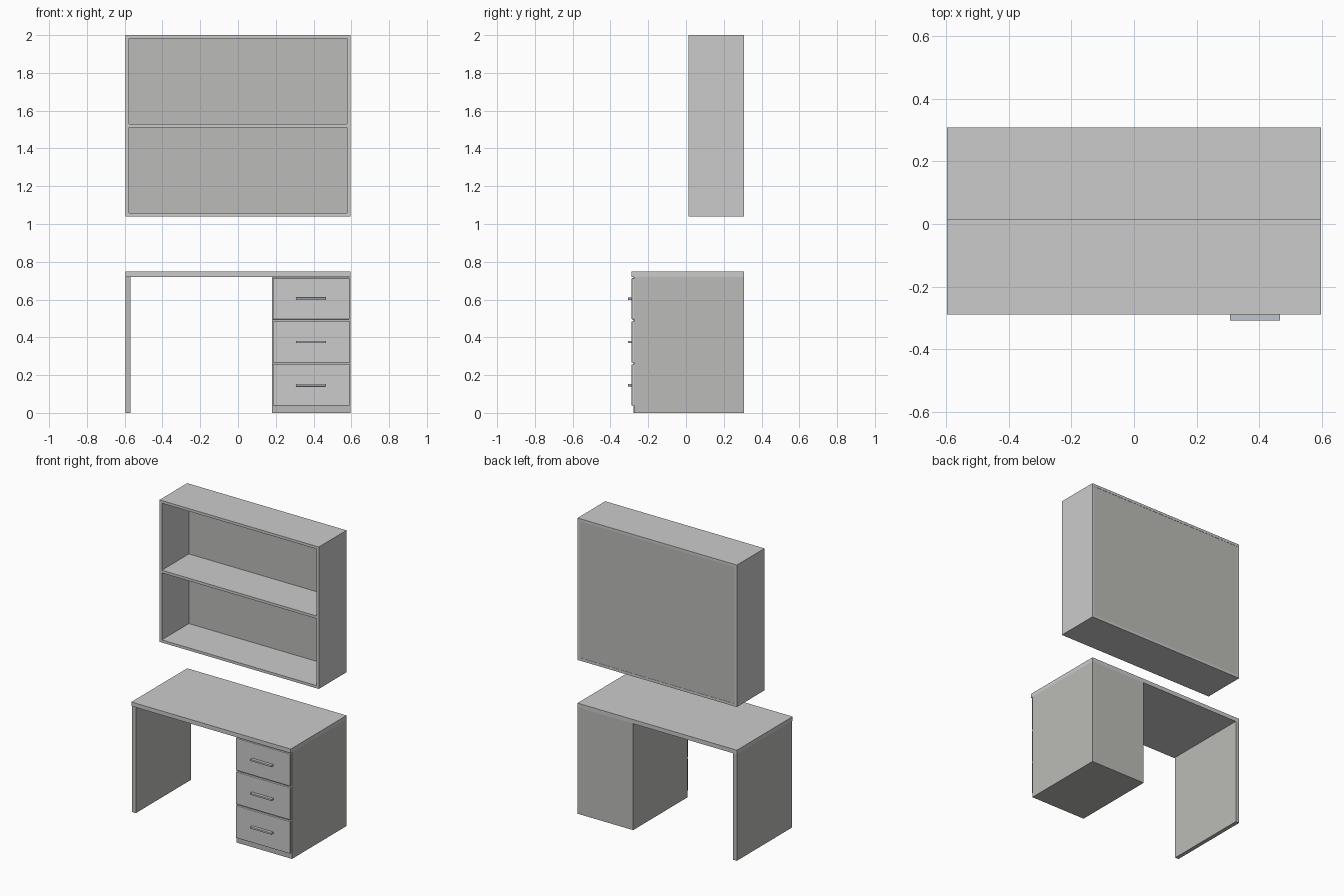
import bpy

if "Cube" in bpy.data.objects:
    bpy.data.objects.remove(bpy.data.objects["Cube"])


def material(name, r, g, b):
    m = bpy.data.materials.new(name)
    m.diffuse_color = (r, g, b, 1)
    m.use_nodes = True
    m.node_tree.nodes["Principled BSDF"].inputs["Base Color"].default_value = m.diffuse_color
    return m


dark = material("dark_board", 0.5, 0.5, 0.48)
metal = material("metal", 0.53, 0.55, 0.6)


def box(name, x, y, z, mat=None, bevel=0.0):
    """Box from (min, max) ranges on each axis."""
    bpy.ops.mesh.primitive_cube_add(
        size=1, location=[(a + b) / 2 for a, b in (x, y, z)])
    ob = bpy.context.object
    ob.name = name
    ob.scale = [b - a for a, b in (x, y, z)]
    bpy.ops.object.transform_apply(location=False, rotation=False, scale=True)
    if mat:
        ob.data.materials.append(mat)
    if bevel:
        mod = ob.modifiers.new("soft_edges", 'BEVEL')
        mod.width = bevel
        mod.segments = 2
    return ob


W = 0.596       # half width
BACK = 0.308

# Desk
box("desk_top", (-W, W), (-0.288, BACK), (0.72, 0.748))
box("left_leg", (-W, -W + 0.027), (-0.279, BACK), (0, 0.72), dark)
box("drawer_cabinet", (0.18, W), (-0.274, BACK), (0, 0.72), dark)

# Drawers and handles
for i in range(3):
    z = 0.038 + i * 0.2285
    box(f"drawer_front_{i + 1}", (0.185, 0.59), (-0.288, -0.27),
        (z, z + 0.218), bevel=0.003)
    c = z + 0.109
    box(f"drawer_handle_{i + 1}", (0.306, 0.466), (-0.308, -0.286),
        (c - 0.006, c + 0.006), metal, bevel=0.002)

# Wall shelf
T = 0.018
F, LOW, HIGH = 0.012, 1.04, 2.0
for name, s in (("left", -1), ("right", 1)):
    box(f"shelf_side_{name}", sorted((s * W, s * (W - T))), (F, BACK), (LOW, HIGH))
IN = (-W + T, W - T)
box("shelf_top", IN, (F, BACK), (HIGH - T, HIGH))
box("shelf_bottom", IN, (F, BACK), (LOW, LOW + T))
box("shelf_middle", IN, (F, 0.304), (1.511, 1.511 + T))
box("shelf_back_panel", IN, (0.301, 0.3065), (LOW + T, HIGH - T), dark)
